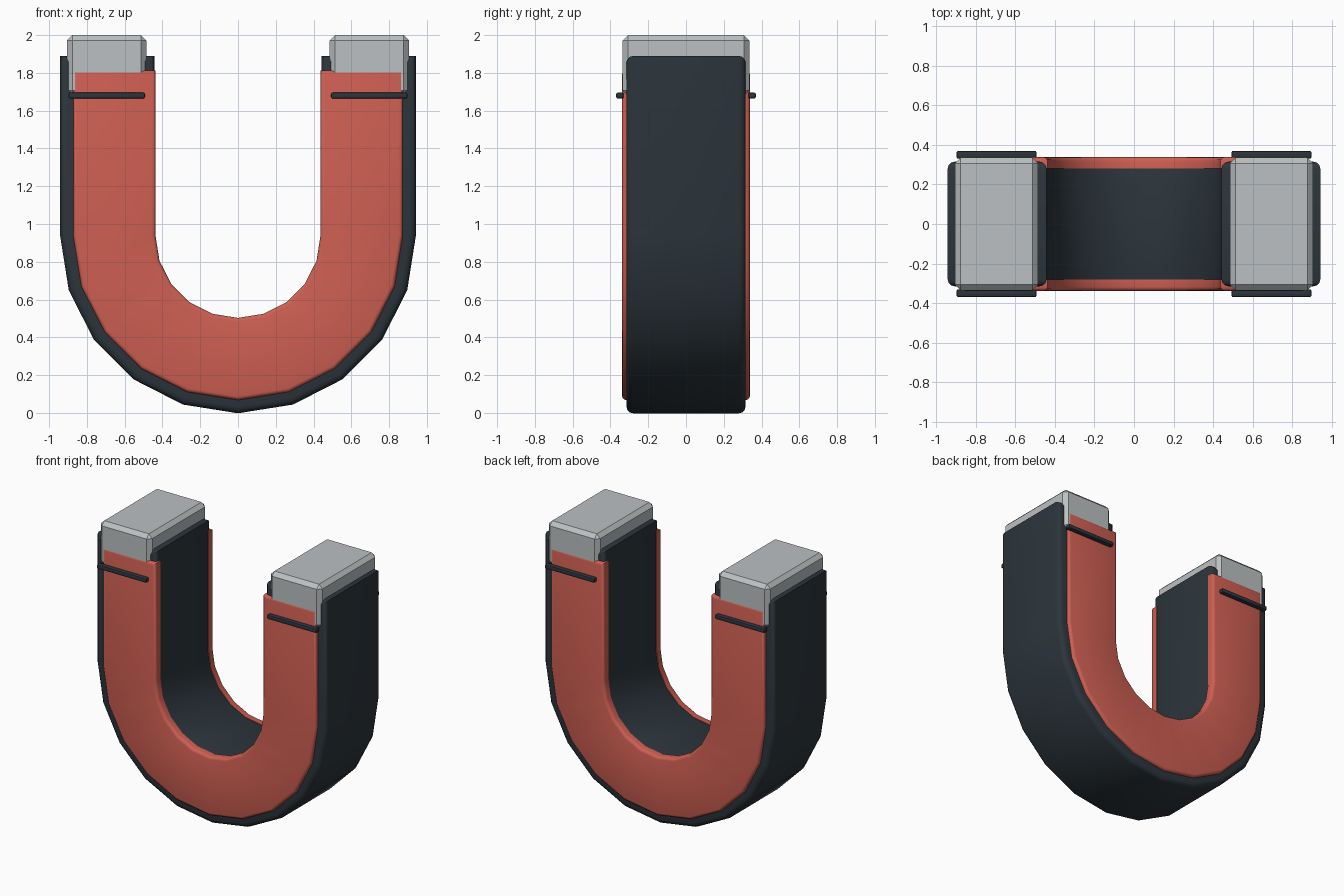
import bpy, bmesh, math

if "Cube" in bpy.data.objects:
    bpy.data.objects.remove(bpy.data.objects["Cube"])

def material(name, rgb):
    m = bpy.data.materials.new(name)
    m.diffuse_color = (*rgb, 1)
    m.use_nodes = True
    m.node_tree.nodes["Principled BSDF"].inputs["Base Color"].default_value = m.diffuse_color
    return m

DARK = material("dark_casing", (0.025, 0.036, 0.045))
RED = material("red_panel", (0.62, 0.115, 0.085))
STEEL = material("steel", (0.50, 0.53, 0.54))
CZ = 0.94  # centre height of the bend
STEPS = 10

def finish(bm, name, mat, smooth=True):
    bmesh.ops.recalc_face_normals(bm, faces=bm.faces)
    me = bpy.data.meshes.new(name)
    bm.to_mesh(me)
    bm.free()
    ob = bpy.data.objects.new(name, me)
    bpy.context.collection.objects.link(ob)
    me.materials.append(mat)
    if smooth:
        bpy.ops.object.select_all(action='DESELECT')
        ob.select_set(True)
        bpy.context.view_layer.objects.active = ob
        bpy.ops.object.shade_smooth_by_angle(angle=math.radians(35))
    return ob

def arc(r, top):
    bend = [(r * math.cos(math.pi * i / STEPS), CZ - r * math.sin(math.pi * i / STEPS))
            for i in range(STEPS + 1)]
    return [(r, top)] + bend + [(-r, top)]

def u_shape(name, mat, r_out, r_in, top, y0, y1, bevel, bevel_ys):
    """U-shaped slab, rounded along the rims of the faces at bevel_ys."""
    bm = bmesh.new()
    rings = []
    for y in (y0, y1):
        rings.append([[bm.verts.new((x, y, z)) for x, z in arc(r, top)]
                      for r in (r_out, r_in)])
    (fo, fi), (bo, bi) = rings
    n = len(fo)
    for i in range(n - 1):
        for a, b in ((fo, fi), (bi, bo), (fi, bi), (bo, fo)):
            bm.faces.new((a[i], a[i + 1], b[i + 1], b[i]))
    for i in (0, n - 1):
        bm.faces.new((fo[i], fi[i], bi[i], bo[i]))
    bmesh.ops.recalc_face_normals(bm, faces=bm.faces)
    bm.normal_update()
    rims = [e for e in bm.edges if e.calc_face_angle(0) > 1
            and any(all(abs(v.co.y - y) < 1e-5 for v in e.verts) for y in bevel_ys)]
    bmesh.ops.bevel(bm, geom=rims, offset=bevel, segments=3, profile=0.5,
                    affect='EDGES', clamp_overlap=True)
    return finish(bm, name, mat)

def block(name, mat, lo, hi, bevel, segments):
    bm = bmesh.new()
    bmesh.ops.create_cube(bm, size=1)
    for v in bm.verts:
        v.co = [(lo[k] + hi[k]) / 2 + v.co[k] * (hi[k] - lo[k]) for k in range(3)]
    bmesh.ops.bevel(bm, geom=bm.edges[:], offset=bevel, segments=segments,
                    profile=0.5, affect='EDGES')
    return finish(bm, name, mat, segments > 1)

# Dark horseshoe casing
u_shape("casing", DARK, 0.942, 0.442, 1.89, -0.315, 0.315, 0.035, (-0.315, 0.315))

# Red panels on front and back
u_shape("front_panel", RED, 0.872, 0.437, 1.812, -0.338, -0.28, 0.02, (-0.338,))
u_shape("back_panel", RED, 0.872, 0.437, 1.812, 0.28, 0.338, 0.02, (0.338,))

# Steel pole tips and the dark trim bars below them
for side, s in (("left", -1), ("right", 1)):
    x = 0.695 * s
    block(side + "_pole_tip", STEEL, (x - 0.21, -0.335, 1.68), (x + 0.21, 0.335, 2.0), 0.028, 1)
    for end, e in (("front", -1), ("back", 1)):
        block(f"{side}_{end}_trim_bar", DARK, (x - 0.202, e * 0.35 - 0.02, 1.664),
              (x + 0.202, e * 0.35 + 0.02, 1.696), 0.009, 2)
